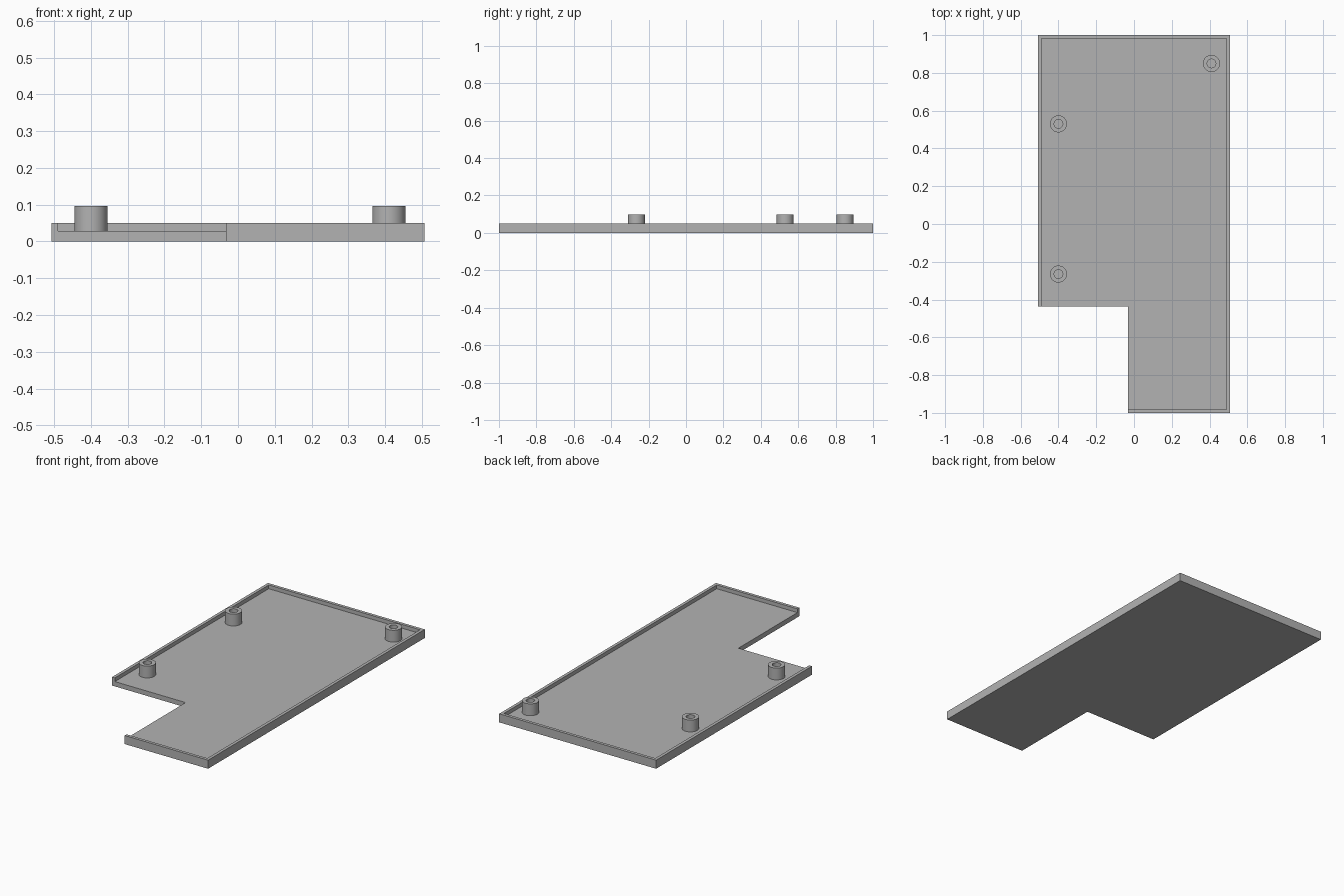
import bpy, bmesh, math
from mathutils import Matrix, Vector

cube = bpy.data.objects.get("Cube")
if cube:
    bpy.data.objects.remove(cube, do_unlink=True)

HALF_W, HALF_L = 0.507, 1.0
NOTCH_X, NOTCH_Y = -0.032, -0.438
WALL, FLOOR, RIM, POST_TOP = 0.018, 0.028, 0.05, 0.097

grey = bpy.data.materials.new("plain grey")
grey.use_nodes = True
colour = (0.45, 0.45, 0.45, 1)
grey.diffuse_color = colour
grey.node_tree.nodes["Principled BSDF"].inputs["Base Color"].default_value = colour


def add_object(name, bm):
    bmesh.ops.recalc_face_normals(bm, faces=bm.faces)
    mesh = bpy.data.meshes.new(name)
    bm.to_mesh(mesh)
    bm.free()
    mesh.materials.append(grey)
    obj = bpy.data.objects.new(name, mesh)
    bpy.context.collection.objects.link(obj)
    return obj


def select_only(obj):
    bpy.ops.object.select_all(action='DESELECT')
    obj.select_set(True)
    bpy.context.view_layer.objects.active = obj


def prism(name, outline, z0, z1):
    bm = bmesh.new()
    face = bm.faces.new([bm.verts.new((x, y, z0)) for x, y in outline])
    top = bmesh.ops.extrude_face_region(bm, geom=[face])["geom"]
    verts = [v for v in top if isinstance(v, bmesh.types.BMVert)]
    bmesh.ops.translate(bm, verts=verts, vec=(0, 0, z1 - z0))
    return add_object(name, bm)


# Stepped tray, with a pocket that leaves a rim on all but the notch edges
tray = prism("tray", [
    (-HALF_W, HALF_L), (-HALF_W, NOTCH_Y), (NOTCH_X, NOTCH_Y),
    (NOTCH_X, -HALF_L), (HALF_W, -HALF_L), (HALF_W, HALF_L)], 0, RIM)
px, py = HALF_W - WALL, HALF_L - WALL
pocket = prism("pocket_cutter", [(-px, -py), (px, -py), (px, py), (-px, py)],
               FLOOR, RIM * 2)
pocket.hide_render = True
cut = tray.modifiers.new("pocket", 'BOOLEAN')
cut.operation = 'DIFFERENCE'
cut.solver = 'EXACT'
cut.object = pocket
select_only(tray)
bpy.ops.object.modifier_apply(modifier=cut.name)
bpy.data.objects.remove(pocket, do_unlink=True)


# Hollow round standoffs, turned from a wall section
def standoff(name, x, y, outer=0.045, inner=0.023, sides=48):
    bm = bmesh.new()
    section = [(inner, FLOOR), (inner, POST_TOP), (outer, POST_TOP), (outer, FLOOR)]
    verts = [bm.verts.new((r, 0, z)) for r, z in section]
    edges = [bm.edges.new(pair) for pair in zip(verts, verts[1:])]
    bmesh.ops.spin(bm, geom=verts + edges, cent=(0, 0, 0), axis=(0, 0, 1),
                   angle=math.tau, steps=sides, use_merge=True)
    bmesh.ops.remove_doubles(bm, verts=bm.verts, dist=0.0001)
    bmesh.ops.transform(bm, matrix=Matrix.Translation(Vector((x, y, 0))), verts=bm.verts)
    obj = add_object(name, bm)
    select_only(obj)
    bpy.ops.object.shade_smooth_by_angle(angle=math.radians(30))


standoff("front_right_standoff", -0.40, -0.265)
standoff("back_right_standoff", -0.40, 0.53)
standoff("back_left_standoff", 0.41, 0.85)
